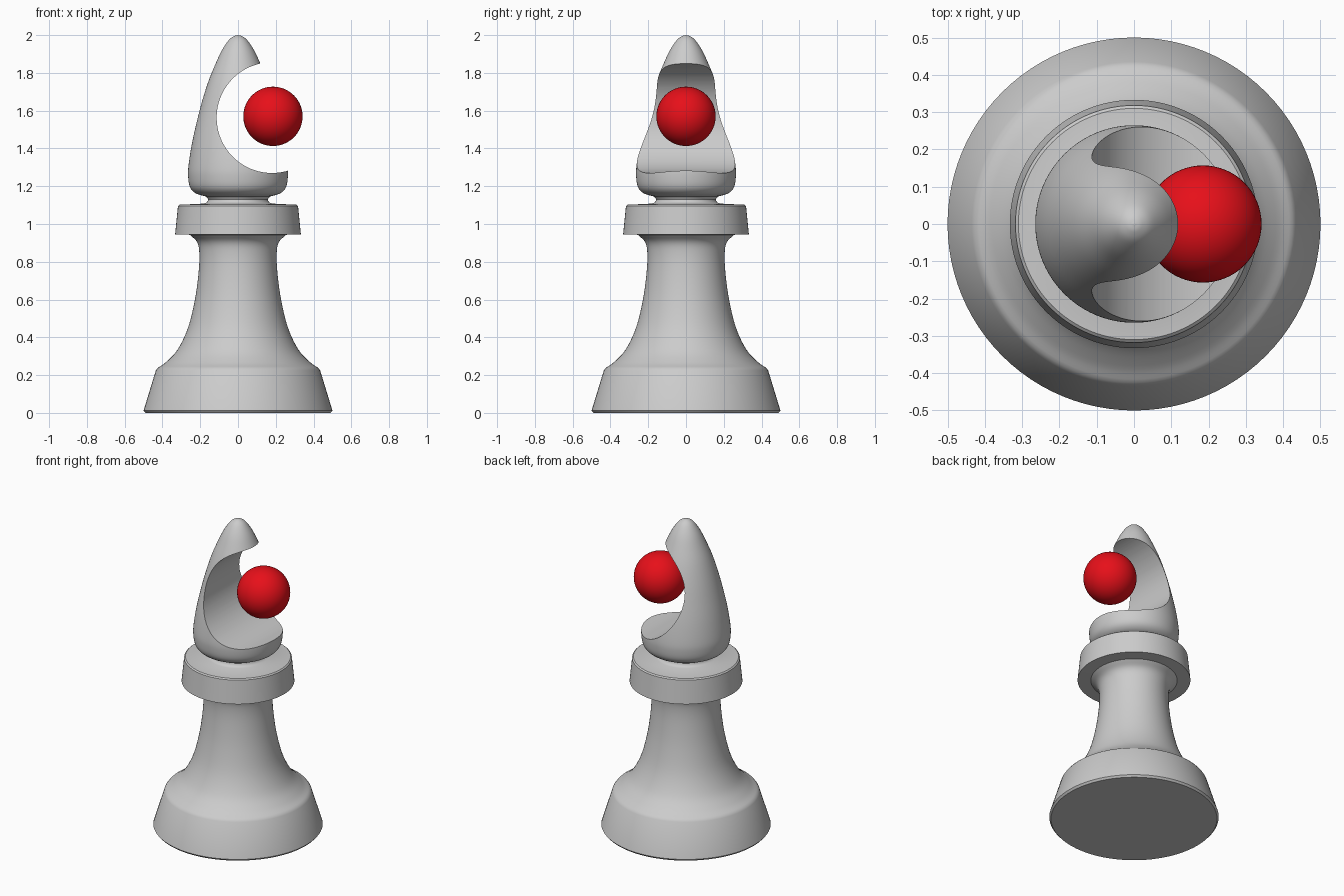
import bpy, bmesh, math
from mathutils import Vector

if "Cube" in bpy.data.objects:
    bpy.data.objects.remove(bpy.data.objects["Cube"])

SEGMENTS = 96


def smooth_run(pts, steps=5):
    """Catmull-Rom curve through the profile points (radius, z)."""
    p = [Vector(q) for q in pts]
    p = [2 * p[0] - p[1]] + p + [2 * p[-1] - p[-2]]
    out = []
    for a, b, c, d in zip(p, p[1:], p[2:], p[3:]):
        for i in range(steps):
            t = i / steps
            out.append(0.5 * (2 * b + (c - a) * t + (2 * a - 5 * b + 4 * c - d) * t**2
                              + (3 * b - a - 3 * c + d) * t**3))
    return out + [p[-2]]


def lathe(name, runs):
    """Revolve the joined profile runs about z into a closed solid."""
    profile = [pt for run in runs for pt in run]
    bm = bmesh.new()
    verts = [bm.verts.new((max(r, 0), 0, z)) for r, z in profile]
    edges = [bm.edges.new(pair) for pair in zip(verts, verts[1:])]
    bmesh.ops.spin(bm, geom=verts + edges, cent=(0, 0, 0), axis=(0, 0, 1),
                   angle=2 * math.pi, steps=SEGMENTS, use_merge=False)
    bmesh.ops.remove_doubles(bm, verts=bm.verts, dist=1e-5)
    bmesh.ops.recalc_face_normals(bm, faces=bm.faces)
    mesh = bpy.data.meshes.new(name)
    bm.to_mesh(mesh)
    bm.free()
    obj = bpy.data.objects.new(name, mesh)
    bpy.context.collection.objects.link(obj)
    return obj


def activate(obj):
    bpy.ops.object.select_all(action='DESELECT')
    obj.select_set(True)
    bpy.context.view_layer.objects.active = obj


# Turned body: foot, flared stem, collar, neck and pointed head
foot = [(0, 0), (0.49, 0), (0.5, 0.012), (0.435, 0.225)]
stem = smooth_run([(0.425, 0.238), (0.38, 0.27), (0.32, 0.335), (0.265, 0.45), (0.228, 0.6),
                   (0.208, 0.75), (0.205, 0.85), (0.217, 0.905), (0.255, 0.943)])
collar = [(0.333, 0.945), (0.318, 1.095), (0.31, 1.102), (0.18, 1.108)]
neck = smooth_run([(0.165, 1.115), (0.158, 1.13), (0.17, 1.146)], 3)
head = smooth_run([(0.18, 1.148), (0.225, 1.163), (0.254, 1.195), (0.264, 1.25), (0.262, 1.31),
                   (0.245, 1.42), (0.221, 1.53), (0.19, 1.65), (0.155, 1.76), (0.118, 1.85),
                   (0.085, 1.92), (0.05, 1.972), (0.022, 1.994), (0, 2.0)])
body = lathe("piece_body", [foot, stem, collar, neck, head])

# Round mouth cut straight through the head
bpy.ops.mesh.primitive_cylinder_add(vertices=128, radius=0.293, depth=1.0,
                                    location=(0.18, 0, 1.563), rotation=(math.pi / 2, 0, 0))
cutter = bpy.context.object
cutter.name = "mouth_cutter"
cutter.hide_render = True
cut = body.modifiers.new("mouth", 'BOOLEAN')
cut.operation = 'DIFFERENCE'
cut.solver = 'EXACT'
cut.object = cutter
activate(body)
bpy.ops.object.modifier_apply(modifier="mouth")
bpy.data.objects.remove(cutter)
bpy.ops.object.shade_smooth_by_angle(angle=math.radians(35))

# Red ball floating in the mouth
bpy.ops.mesh.primitive_uv_sphere_add(segments=64, ring_count=32, radius=0.157,
                                     location=(0.185, 0, 1.57))
ball = bpy.context.object
ball.name = "red_ball"
bpy.ops.object.shade_smooth()
red = bpy.data.materials.new("red")
red.diffuse_color = (0.8, 0.005, 0.01, 1)
red.use_nodes = True
red.node_tree.nodes["Principled BSDF"].inputs["Base Color"].default_value = red.diffuse_color
ball.data.materials.append(red)
